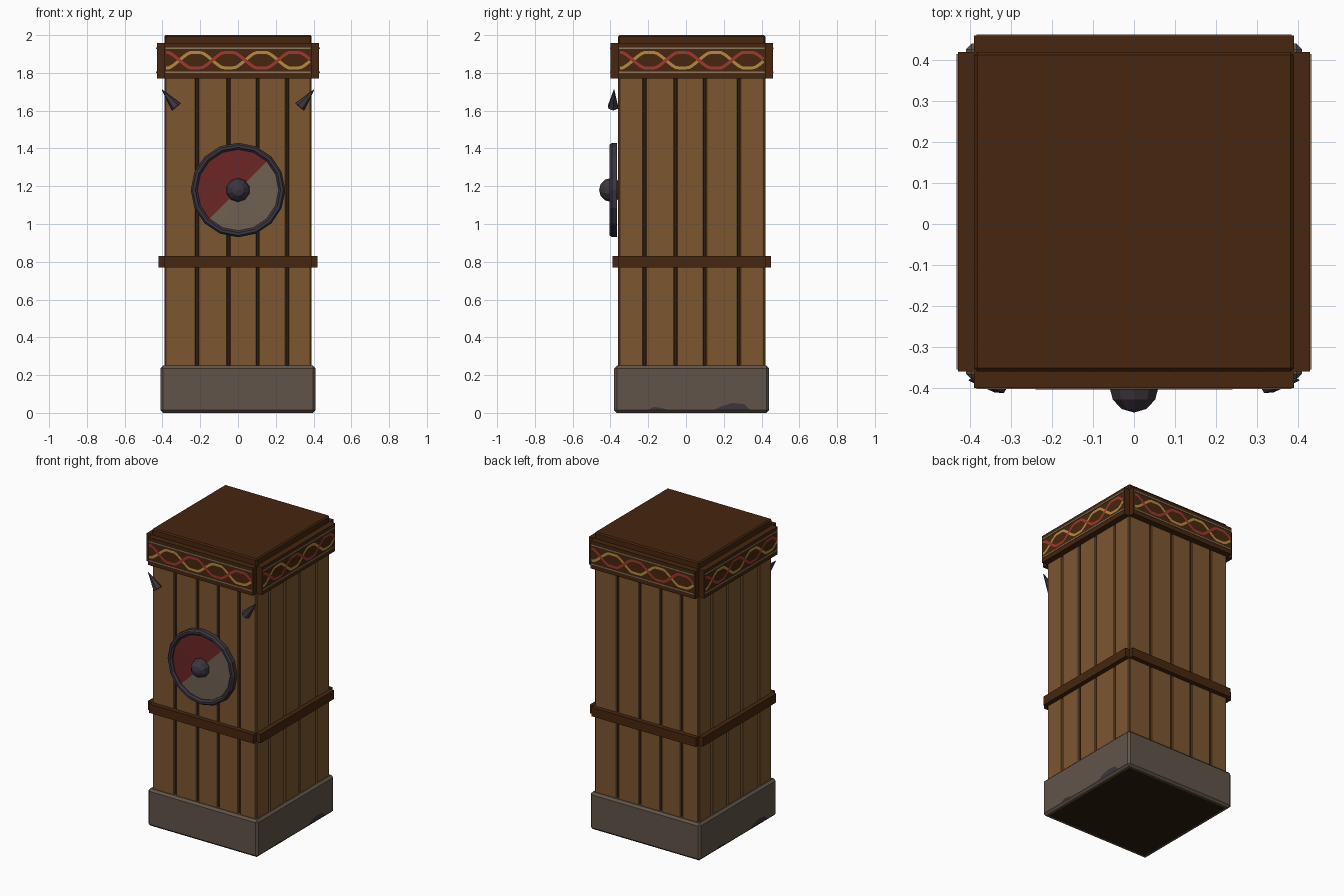
import bpy, bmesh, math
from mathutils import Matrix, Vector

if "Cube" in bpy.data.objects:
    bpy.data.objects.remove(bpy.data.objects["Cube"])

CY = 0.03      # centre of the pillar in y
H = 0.39       # half width of the pillar


def mat(name, r, g, b):
    lin = [(c / 255 / 12.92 if c < 11 else ((c / 255 + 0.055) / 1.055) ** 2.4) for c in (r, g, b)]
    m = bpy.data.materials.new(name)
    m.diffuse_color = (*lin, 1)
    m.use_nodes = True
    m.node_tree.nodes["Principled BSDF"].inputs["Base Color"].default_value = m.diffuse_color
    return m


WOOD = mat("plank wood", 124, 86, 48)
DARK = mat("dark wood", 70, 38, 15)
GAP = mat("groove brown", 46, 29, 14)
STONE = mat("base stone", 97, 84, 73)
METAL = mat("dark metal", 60, 53, 62)
RED = mat("shield red", 108, 38, 38)
PALE = mat("shield grey", 112, 97, 82)
GOLD = mat("braid gold", 182, 138, 62)
BRIGHT = mat("braid red", 160, 55, 45)
LINE = mat("trim beige", 140, 122, 98)


def finish(name, bm, *mats):
    me = bpy.data.meshes.new(name)
    bm.to_mesh(me)
    bm.free()
    for m in mats:
        me.materials.append(m)
    ob = bpy.data.objects.new(name, me)
    bpy.context.collection.objects.link(ob)
    return ob


def add_box(bm, lo, hi, bevel=0.0):
    b = bmesh.new()
    bmesh.ops.create_cube(b, size=1)
    lo, hi = Vector(lo), Vector(hi)
    for v in b.verts:
        v.co = Vector([(lo[i] + hi[i]) / 2 + v.co[i] * (hi[i] - lo[i]) for i in range(3)])
    if bevel:
        bmesh.ops.bevel(b, geom=b.edges[:], offset=bevel, segments=1, affect='EDGES')
    tmp = bpy.data.meshes.new("tmp")
    b.to_mesh(tmp)
    b.free()
    bm.from_mesh(tmp)
    bpy.data.meshes.remove(tmp)


def side(k):
    # front-face layout turned to side k: front, right, back, left
    return Matrix.Translation((0, CY, 0)) @ Matrix.Rotation(k * math.pi / 2, 4, 'Z')


SIDES = ["front", "right", "back", "left"]

# stone base with dark underside
bm = bmesh.new()
add_box(bm, (-0.41, CY - 0.41, 0), (0.41, CY + 0.41, 0.25), 0.014)
under = [f for f in bm.faces if f.normal.z < -0.9]
bmesh.ops.inset_region(bm, faces=under, thickness=0.02)
under[0].material_index = 1
finish("stone_base", bm, STONE, GAP)

# dark core seen between the planks
bm = bmesh.new()
add_box(bm, (-0.377, CY - 0.377, 0.2), (0.377, CY + 0.377, 1.96))
finish("core", bm, GAP)

# cap
bm = bmesh.new()
add_box(bm, (-H, CY - H, 1.9), (H, CY + H, 2.0), 0.008)
finish("cap", bm, DARK)

EDGES = [[-H, -0.217, -0.05, 0.105, 0.26, H], [-H, -0.25, -0.085, 0.07, 0.25, H]]


def strand(bm, sign, y):
    # flat ribbon along a clipped wave
    n, w = 54, 0.008
    pts = []
    for i in range(n + 1):
        x = -0.38 + 0.76 * i / n
        s = math.sin((x + 0.31) / 0.174 * math.pi) * 1.2
        pts.append(Vector((x, y, 1.867 + sign * 0.04 * max(-1, min(1, s)))))
    prev = None
    for i, p in enumerate(pts):
        t = (pts[min(i + 1, n)] - pts[max(i - 1, 0)]).normalized()
        nrm = Vector((-t.z, 0, t.x)) * w
        cur = (bm.verts.new(p - nrm), bm.verts.new(p + nrm))
        if prev:
            bm.faces.new((prev[0], cur[0], cur[1], prev[1]))
        prev = cur


for k, label in enumerate(SIDES):
    M = side(k)
    # planks
    bm = bmesh.new()
    e = EDGES[k % 2]
    for i in range(5):
        a = e[i] + 0.007
        b = e[i + 1] - 0.007
        add_box(bm, (a, -H, 0.22), (b, -0.37, 1.8), 0.003)
    bm.transform(M)
    finish(label + "_planks", bm, WOOD)

    # belt rail and frieze board
    bm = bmesh.new()
    add_box(bm, (-H, -0.42, 0.77), (H, -0.38, 0.83))
    add_box(bm, (-H, -0.43, 1.77), (H, -0.38, 1.957))
    bm.transform(M)
    finish(label + "_rails", bm, DARK)

    # woven frieze pattern
    for sign, m, y, nm in ((1, GOLD, -0.4325, "gold"), (-1, BRIGHT, -0.4340, "red")):
        bm = bmesh.new()
        strand(bm, sign, y)
        bm.transform(M)
        finish(label + "_braid_" + nm, bm, m)
    bm = bmesh.new()
    for z in (1.803, 1.931):
        add_box(bm, (-0.385, -0.433, z - 0.004), (0.385, -0.429, z + 0.004))
    bm.transform(M)
    finish(label + "_frieze_lines", bm, LINE)

    # dark stains at the foot of the base on the two flanks
    if k % 2:
        bm = bmesh.new()
        for x0, x1, h in ((0.12, 0.31, 0.052), (-0.27, -0.13, 0.032)):
            shape = [(x0, 0.016), (x1, 0.016), (x1 - 0.03, h - 0.006),
                     ((x0 + x1) / 2, h), (x0 + 0.04, h - 0.016)]
            bm.faces.new([bm.verts.new((x, -0.412, z)) for x, z in shape])
        bm.transform(M)
        finish(label + "_base_stain", bm, METAL)

# shield: lathed around the y axis
N = 16
C = Vector((0, 0, 1.18))


def lathe_point(r, y, i):
    a = 2 * math.pi * i / N
    return C + Vector((r * math.cos(a), y, r * math.sin(a)))


bm = bmesh.new()
prof = [(0.215, -0.37), (0.215, -0.392), (0.226, -0.404), (0.24, -0.404), (0.25, -0.392), (0.25, -0.365)]
rings = [[bm.verts.new(lathe_point(r, y, i)) for i in range(N)] for r, y in prof]
for a, b in zip(rings, rings[1:] + rings[:1]):
    for i in range(N):
        j = (i + 1) % N
        bm.faces.new((a[i], a[j], b[j], b[i]))
bmesh.ops.recalc_face_normals(bm, faces=bm.faces[:])
finish("shield_rim", bm, METAL)

bm = bmesh.new()
mid = bm.verts.new(C + Vector((0, -0.39, 0)))
ring = [bm.verts.new(lathe_point(0.22, -0.386, i)) for i in range(N)]
for i in range(N):
    f = bm.faces.new((mid, ring[i], ring[(i + 1) % N]))
    c = f.calc_center_median() - C
    f.material_index = 0 if c.z > c.x else 1
back = bm.faces.new([bm.verts.new(lathe_point(0.22, -0.364, i)) for i in reversed(range(N))])
finish("shield_face", bm, RED, PALE)

# shield boss
bm = bmesh.new()
bmesh.ops.create_uvsphere(bm, u_segments=10, v_segments=6, radius=0.063)
bm.transform(Matrix.Translation((0, -0.397, 1.18)) @ Matrix.Rotation(math.pi / 2, 4, 'X'))
finish("shield_boss", bm, METAL)

# horn-like spikes near the upper corners
for s, label in ((-1, "left"), (1, "right")):
    base, tip = Vector((s * 0.327, -0.386, 1.62)), Vector((s * 0.402, -0.381, 1.71))
    d = tip - base
    bm = bmesh.new()
    bmesh.ops.create_cone(bm, cap_ends=True, segments=6, radius1=0.03, radius2=0.002, depth=d.length)
    bm.transform(Matrix.Translation((base + tip) / 2) @ d.to_track_quat('Z', 'Y').to_matrix().to_4x4())
    finish(label + "_spike", bm, METAL)
